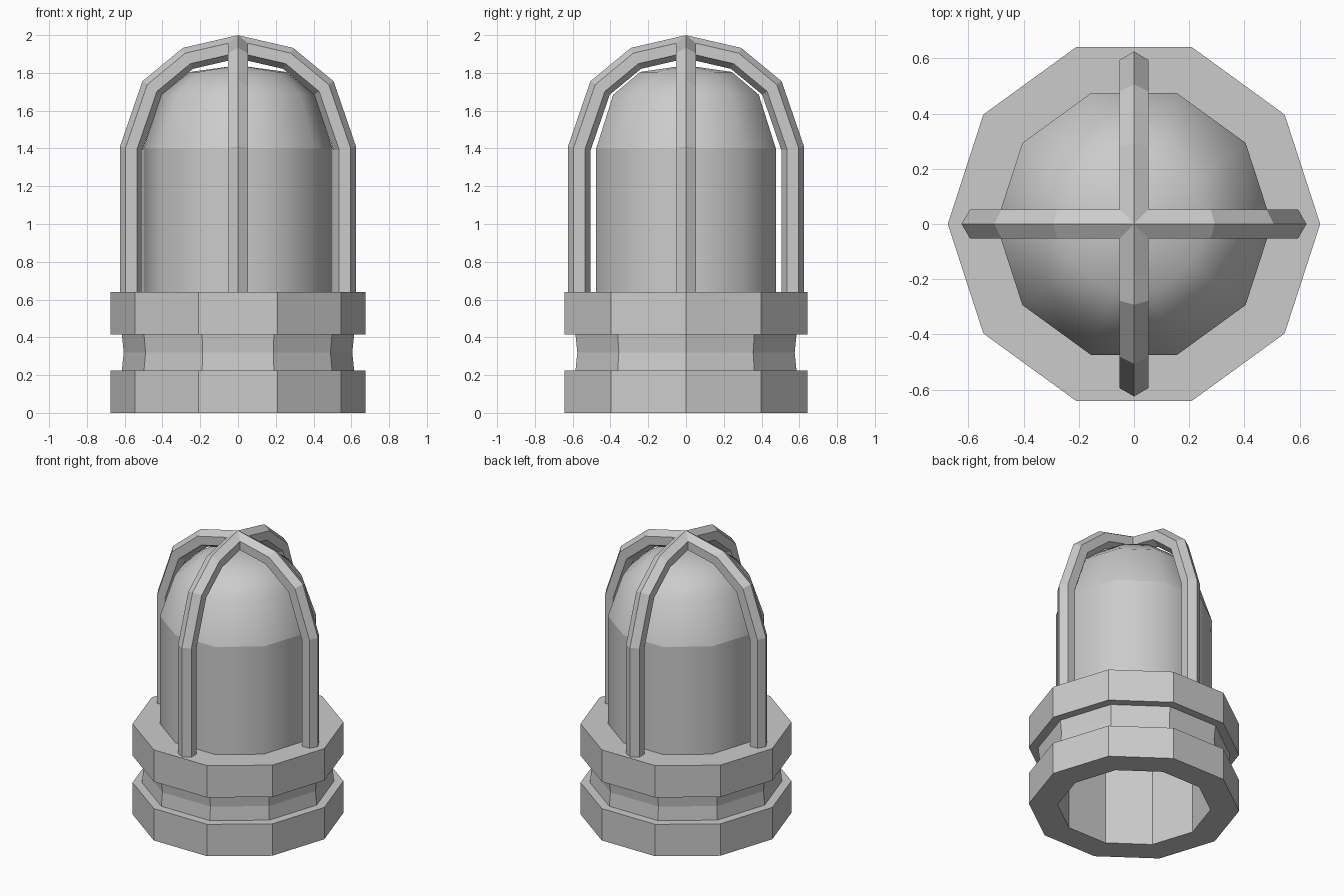
import bpy, math
from mathutils import Vector

if "Cube" in bpy.data.objects:
    bpy.data.objects.remove(bpy.data.objects["Cube"])

SIDES = 10


def make_object(name, verts, faces, smooth=False):
    mesh = bpy.data.meshes.new(name)
    mesh.from_pydata(verts, [], faces)
    mesh.polygons.foreach_set("use_smooth", [smooth] * len(mesh.polygons))
    mesh.update()
    ob = bpy.data.objects.new(name, mesh)
    bpy.context.collection.objects.link(ob)
    return ob


def lathe(name, profile, closed=False, tip=None, smooth=False):
    """Spin an (r, z) profile around z; tip closes the last ring at a height."""
    verts, faces = [], []
    for r, z in profile:
        for i in range(SIDES):
            a = 2 * math.pi * i / SIDES
            verts.append((r * math.cos(a), r * math.sin(a), z))
    n = len(profile)
    for j in range(n if closed else n - 1):
        k = (j + 1) % n
        for i in range(SIDES):
            m = (i + 1) % SIDES
            faces.append((j * SIDES + i, j * SIDES + m, k * SIDES + m, k * SIDES + i))
    if tip is not None:
        verts.append((0, 0, tip))
        b = (n - 1) * SIDES
        faces += [(b + i, b + (i + 1) % SIDES, len(verts) - 1) for i in range(SIDES)]
    return make_object(name, verts, faces, smooth)


def bar(name, path, radius, turn):
    """Sweep a hexagon along an (x, z) path with mitred corners."""
    pts = [Vector(p) for p in path]
    verts, faces = [], []
    for i, p in enumerate(pts):
        d0 = (p - pts[max(i - 1, 0)]).normalized() if i else None
        d1 = (pts[i + 1] - p).normalized() if i < len(pts) - 1 else None
        d0, d1 = d0 or d1, d1 or d0
        t = (d0 + d1).normalized()
        normal = Vector((-t.y, t.x)) / t.dot(d0)
        for k in range(6):
            a = k * math.pi / 3
            q = p + normal * radius * math.cos(a)
            verts.append((q.x, radius * math.sin(a), q.y))
    for i in range(len(pts) - 1):
        for k in range(6):
            m = (k + 1) % 6
            faces.append((i * 6 + k, i * 6 + m, i * 6 + 6 + m, i * 6 + 6 + k))
    last = (len(pts) - 1) * 6
    faces += [tuple(range(5, -1, -1)), tuple(range(last, last + 6))]
    ob = make_object(name, verts, faces)
    ob.rotation_euler.z = turn
    return ob


# Hollow base with two collars and a pinched groove
lathe("base", [(0.49, 0), (0.675, 0), (0.675, 0.225), (0.615, 0.225),
               (0.605, 0.32), (0.615, 0.415), (0.675, 0.415),
               (0.675, 0.64), (0.49, 0.64)], closed=True)

# Glass cover: straight wall and faceted dome
lathe("glass_wall", [(0.50, 0.63), (0.50, 1.4)], smooth=True)
lathe("glass_dome", [(0.50, 1.4), (0.405, 1.685), (0.255, 1.805)], tip=1.84, smooth=True)

# Two crossing guard bars arching over the dome
half = [(0.565, 0.62), (0.565, 1.4), (0.455, 1.72), (0.265, 1.877)]
arch = [(x, z) for x, z in half] + [(0, 1.938)] + [(-x, z) for x, z in reversed(half)]
arch.reverse()
for label, turn in (("side", 0), ("front", math.pi / 2)):
    b = bar("guard_bar_" + label, arch, 0.06, turn)
    # outward-facing surfaces
    bpy.context.view_layer.objects.active = b
    bpy.ops.object.mode_set(mode='EDIT')
    bpy.ops.mesh.select_all(action='SELECT')
    bpy.ops.mesh.normals_make_consistent(inside=False)
    bpy.ops.object.mode_set(mode='OBJECT')
